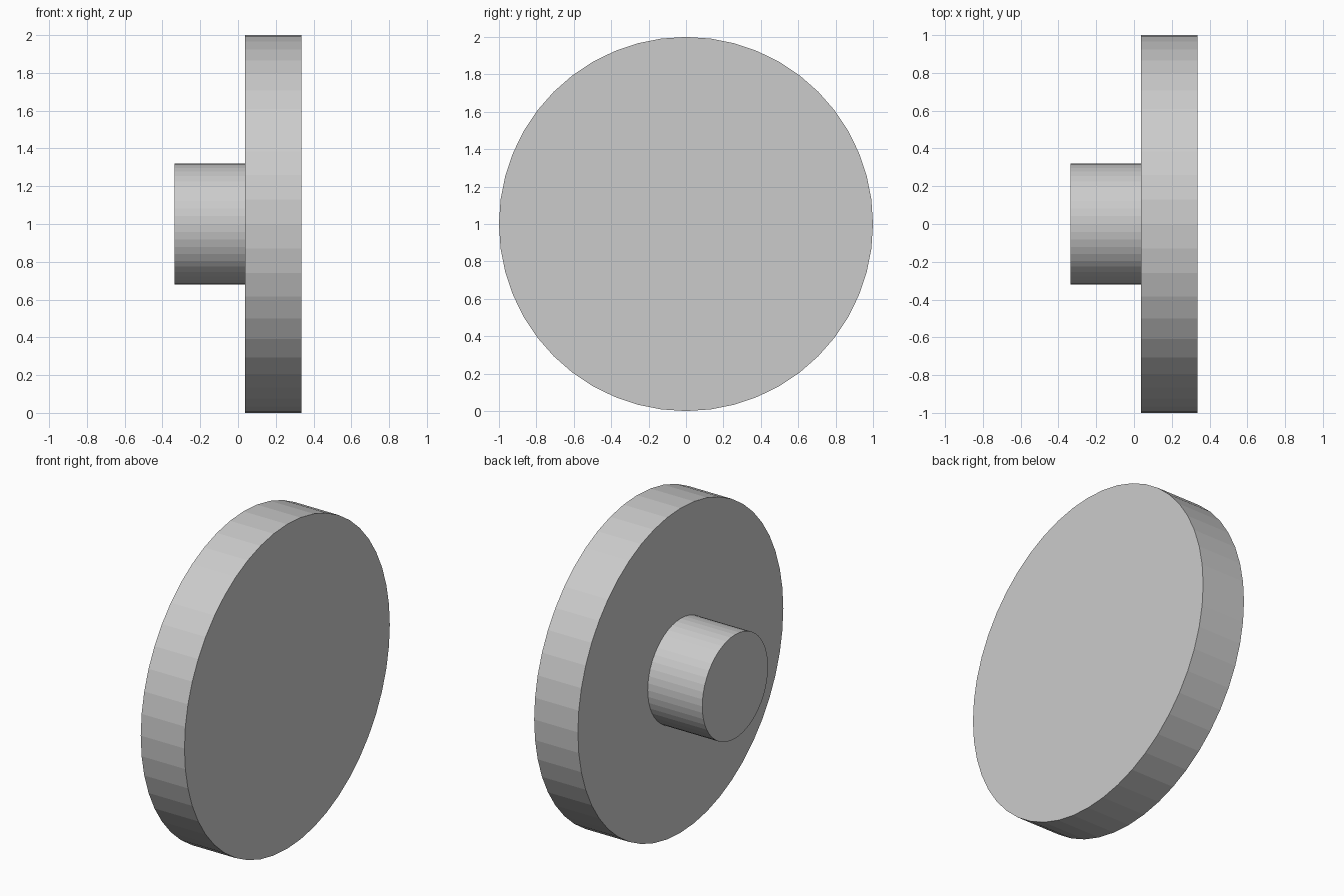
import bpy
import math

if "Cube" in bpy.data.objects:
    bpy.data.objects.remove(bpy.data.objects["Cube"])


def x_cylinder(name, x0, x1, radius, sides=48):
    """Flat-faced solid cylinder lying along x, centred at z = 1."""
    bpy.ops.mesh.primitive_cylinder_add(
        vertices=sides, radius=radius, depth=x1 - x0,
        location=((x0 + x1) / 2, 0, 1), rotation=(0, math.pi / 2, 0))
    obj = bpy.context.object
    obj.name = name
    return obj


# Wide round plate
x_cylinder("disc", 0.037, 0.335, 1.0)

# Short stub on the back of the plate
x_cylinder("hub", -0.335, 0.037, 0.32)
